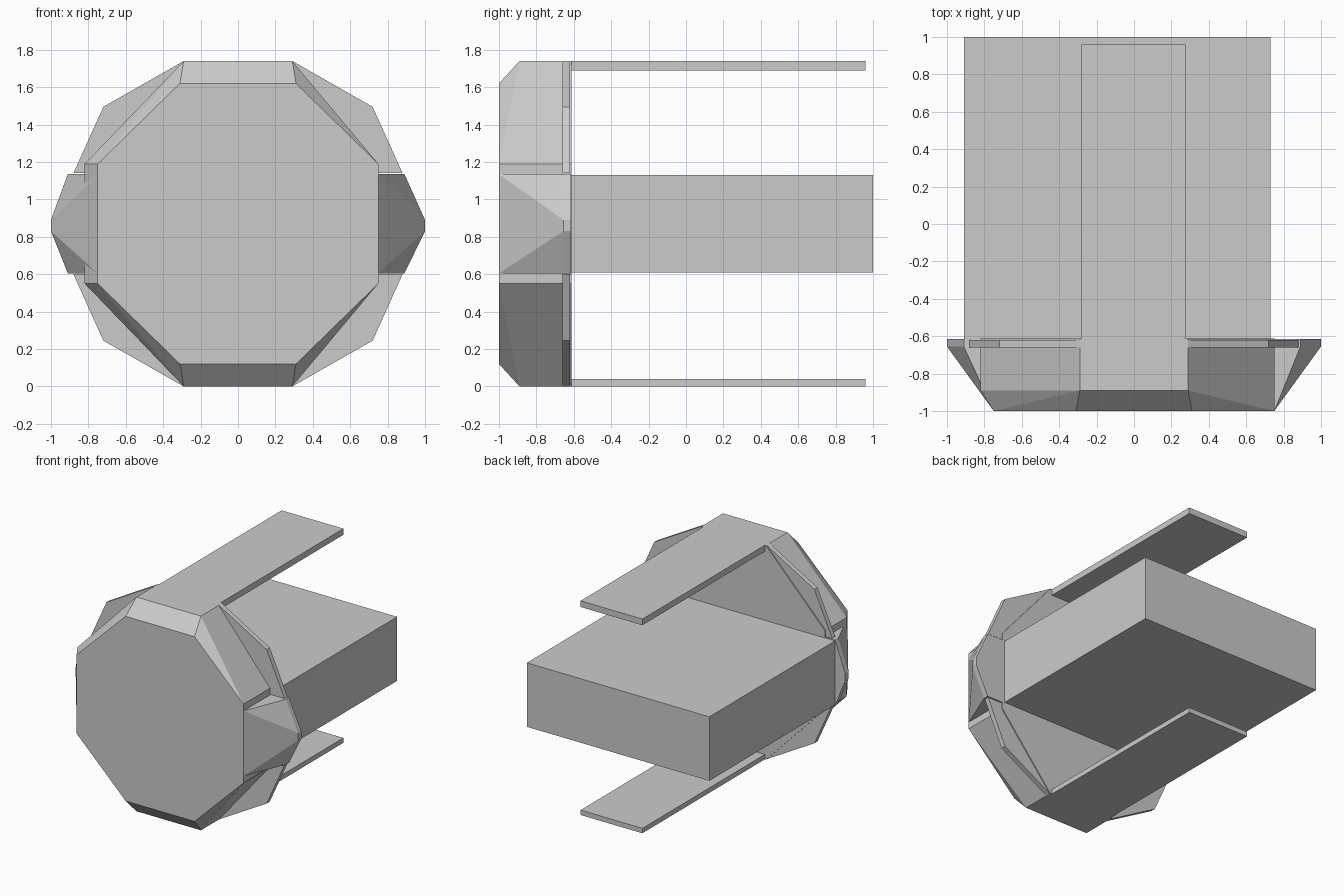
import bpy, bmesh

if "Cube" in bpy.data.objects:
    bpy.data.objects.remove(bpy.data.objects["Cube"])


def hull(name, pts):
    """Convex solid around a few points."""
    bm = bmesh.new()
    for p in pts:
        bm.verts.new(p)
    res = bmesh.ops.convex_hull(bm, input=bm.verts[:])
    junk = [v for v in res["geom_interior"] + res["geom_unused"]
            if isinstance(v, bmesh.types.BMVert)]
    bmesh.ops.delete(bm, geom=list(set(junk)), context='VERTS')
    bmesh.ops.dissolve_limit(bm, angle_limit=0.01, verts=bm.verts[:], edges=bm.edges[:])
    bmesh.ops.recalc_face_normals(bm, faces=bm.faces[:])
    me = bpy.data.meshes.new(name)
    bm.to_mesh(me)
    bm.free()
    ob = bpy.data.objects.new(name, me)
    bpy.context.collection.objects.link(ob)
    return ob


def box(name, x, y, z):
    return hull(name, [(a, b, c) for a in x for b in y for c in z])


MID = 0.87          # height of the middle
BACK = -0.612       # rear of the head

# Octagonal head with bevelled front; left side bulges slightly
head = []
for up in (-1, 1):
    for s in (-1, 1):
        head.append((s * 0.31, -1, MID + up * 0.75))
        head.append((s * 0.75, -1, MID + up * 0.32))
        for y in (-0.89, BACK):
            head.append((s * 0.29, y, MID + up * 0.87))
    for y in (-0.89, BACK):
        head.append((-0.82, y, MID + up * 0.32))
    head.append((0.75, BACK, MID + up * 0.32))
hull("octagonal_head", head)

# Thin flange plates behind the head, upper and lower
for label, up in (("upper", 1), ("lower", -1)):
    pts = []
    for s in (-1, 1):
        for x, dz in ((0.29, 0.87), (0.72, 0.625), (0.88, 0.27)):
            for y in (-0.66, -0.62):
                pts.append((s * x, y, MID + up * dz))
    hull(label + "_flange", pts)

# Pointed side wedges
for label, s, corner in (("right", 1, 0.89), ("left", -1, 0.91)):
    pts = []
    for up in (-1, 1):
        pts.append((s * 0.75, -1, MID + up * 0.265))
        pts.append((s * 0.6, -0.9, MID + up * 0.265))
        pts.append((s * 0.6, -0.615, MID + up * 0.265))
        for y in (-0.655, -0.615):
            pts.append((s * corner, y, MID + up * 0.265))
            pts.append((s * 1.0, y, MID - 0.01 + up * 0.03))
    hull(label + "_wedge", pts)

# Rear block and the two long strips
box("rear_block", (-0.91, 0.73), (-0.615, 1.0), (0.61, 1.13))
box("top_strip", (-0.28, 0.275), (-0.63, 0.96), (1.69, 1.74))
box("bottom_strip", (-0.28, 0.275), (-0.63, 0.96), (0.0, 0.04))
